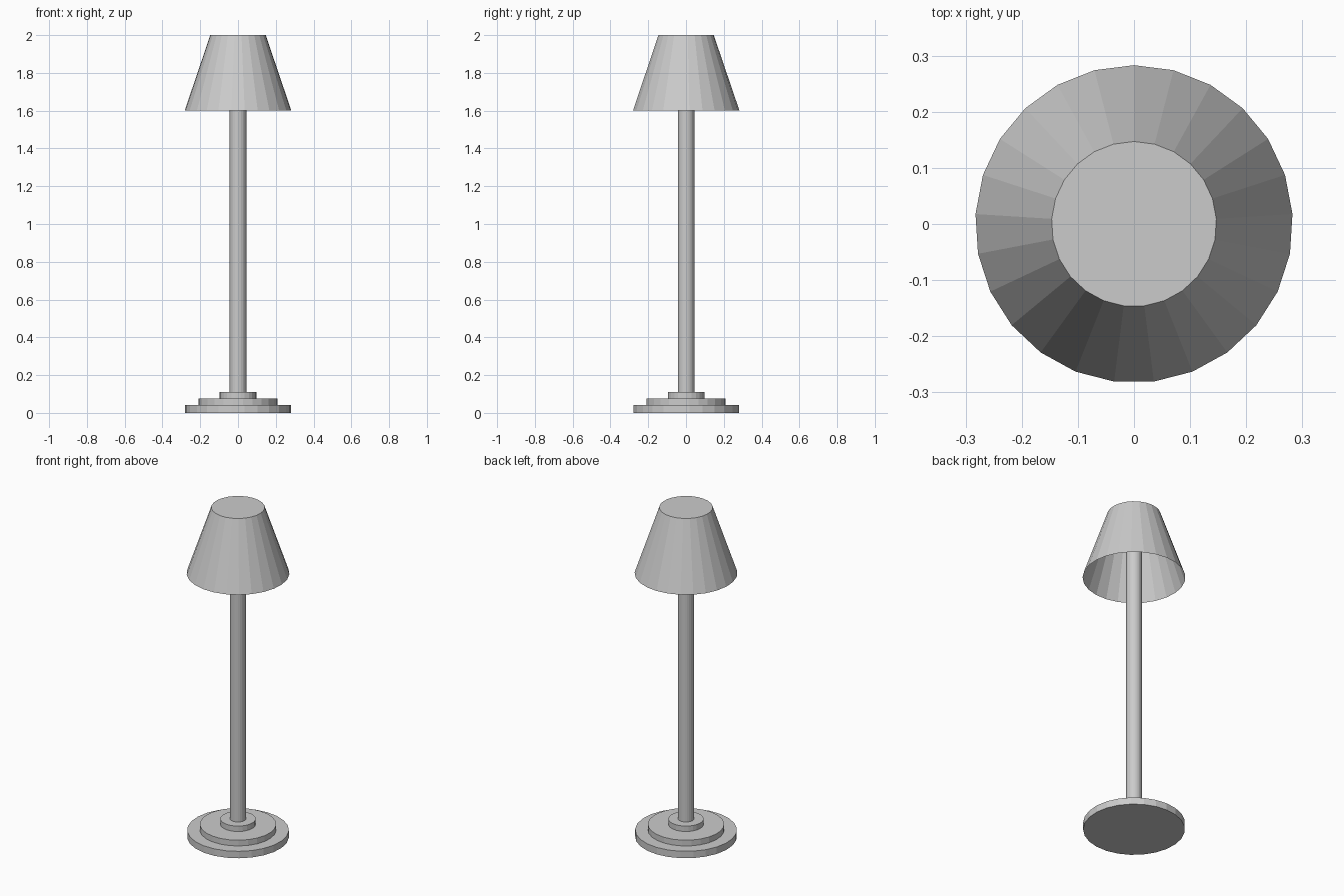
import bpy, bmesh
from math import sin, cos, tau

if "Cube" in bpy.data.objects:
    bpy.data.objects.remove(bpy.data.objects["Cube"])

SIDES = 25


def lathe(name, profile, cap_bottom=True, cap_top=True):
    """Revolve (radius, z) points about z, first vertex facing +y."""
    bm = bmesh.new()
    rings = [[bm.verts.new((-r * sin(tau * i / SIDES), r * cos(tau * i / SIDES), z))
              for i in range(SIDES)] for r, z in profile]
    for low, high in zip(rings, rings[1:]):
        for i in range(SIDES):
            j = (i + 1) % SIDES
            bm.faces.new((low[i], low[j], high[j], high[i]))
    if cap_bottom:
        bm.faces.new(rings[0][::-1])
    if cap_top:
        bm.faces.new(rings[-1])
    mesh = bpy.data.meshes.new(name)
    bm.to_mesh(mesh)
    bm.free()
    obj = bpy.data.objects.new(name, mesh)
    bpy.context.collection.objects.link(obj)
    return obj


# Three-step base
lathe("base", [(0.28, 0), (0.28, 0.042), (0.21, 0.042),
               (0.21, 0.077), (0.097, 0.077), (0.097, 0.11)])

# Pole, running up to the closed top of the shade
lathe("pole", [(0.044, 0.11), (0.044, 2.0)], cap_bottom=False, cap_top=False)

# Thin shade, open at the bottom
lathe("shade", [(0.283, 1.6), (0.147, 2.0)], cap_bottom=False)
